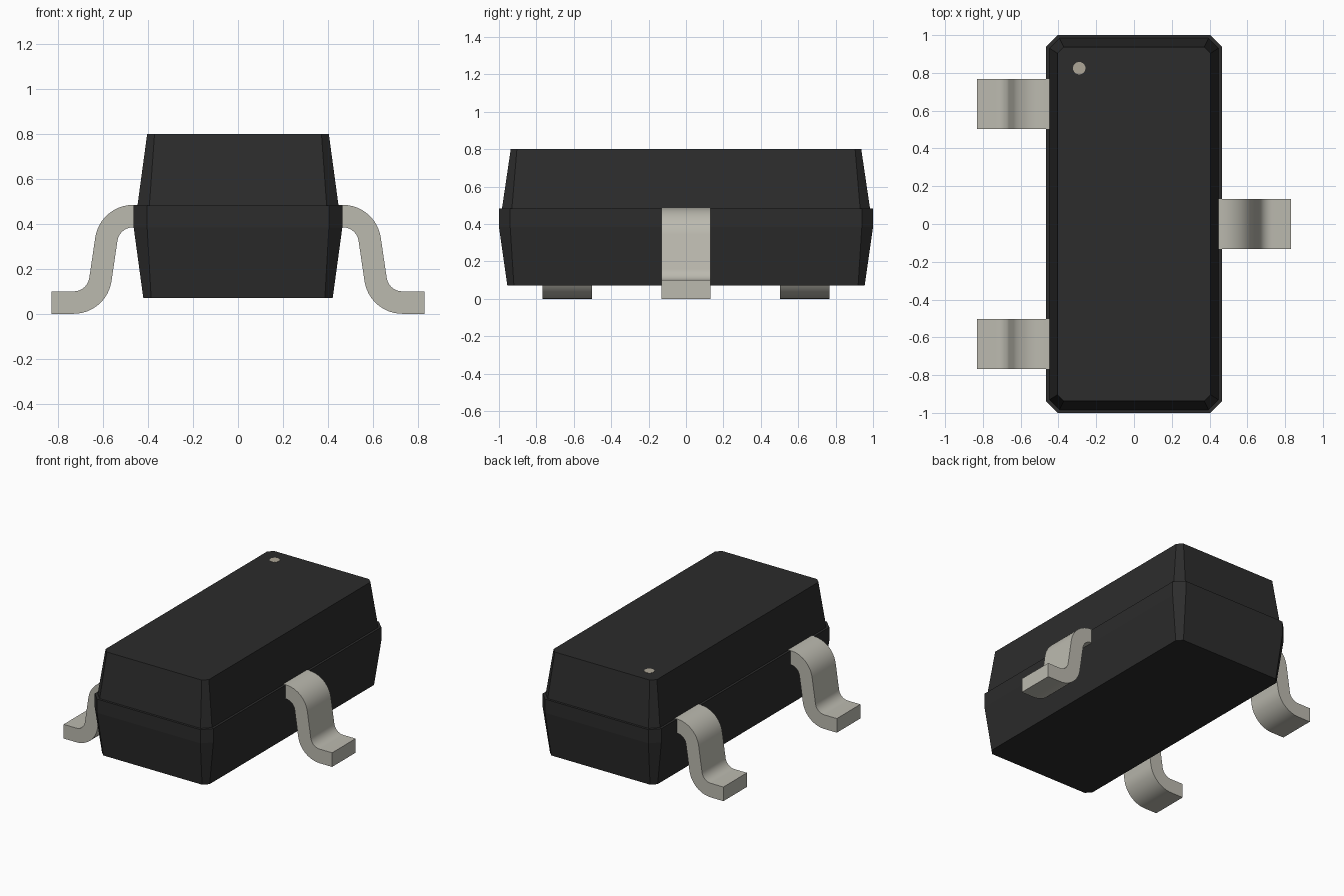
import bpy, bmesh, math

if "Cube" in bpy.data.objects:
    bpy.data.objects.remove(bpy.data.objects["Cube"])


def material(name, rgb):
    m = bpy.data.materials.new(name)
    m.diffuse_color = (*rgb, 1)
    m.use_nodes = True
    m.node_tree.nodes["Principled BSDF"].inputs["Base Color"].default_value = m.diffuse_color
    return m


black = material("moulded_black", (0.025, 0.025, 0.025))
tin = material("tin_plate", (0.50, 0.49, 0.43))
mark = material("mark_beige", (0.42, 0.38, 0.31))


def finish(name, bm, mat):
    bmesh.ops.recalc_face_normals(bm, faces=bm.faces)
    me = bpy.data.meshes.new(name)
    bm.to_mesh(me)
    bm.free()
    me.materials.append(mat)
    ob = bpy.data.objects.new(name, me)
    bpy.context.collection.objects.link(ob)
    return ob


def loft(bm, rings):
    loops = [[bm.verts.new(p) for p in r] for r in rings]
    for a, b in zip(loops, loops[1:]):
        for i in range(len(a)):
            j = (i + 1) % len(a)
            bm.faces.new((a[i], a[j], b[j], b[i]))
    bm.faces.new(loops[0][::-1])
    bm.faces.new(loops[-1])


def octagon(x, y, z, c):
    quarter = [(x, y - c), (x - c, y)]
    half = quarter + [(-px, py) for px, py in quarter[::-1]]
    return [(px, py, z) for px, py in half + [(-px, -py) for px, py in half]]


# Body: tapered chamfered block with a small ledge at the parting line
bm = bmesh.new()
loft(bm, [octagon(0.422, 0.955, 0.07, 0.035),
          octagon(0.465, 1.0, 0.385, 0.06),
          octagon(0.465, 1.0, 0.482, 0.06),
          octagon(0.448, 0.984, 0.482, 0.053),
          octagon(0.405, 0.937, 0.80, 0.033)])
finish("body", bm, black)

# Pin one dot, just proud of the top
bm = bmesh.new()
bmesh.ops.create_cone(bm, cap_ends=True, segments=32, radius1=0.033, radius2=0.033, depth=0.01)
bmesh.ops.translate(bm, verts=bm.verts, vec=(-0.29, 0.825, 0.797))
finish("pin_one_dot", bm, mark)


# Gull-wing lead: S-bend side profile extruded across its width
def arc(cx, cz, r, a0, a1, n=12):
    return [(cx + r * math.cos(math.radians(a0 + (a1 - a0) * i / n)),
             cz + r * math.sin(math.radians(a0 + (a1 - a0) * i / n))) for i in range(n + 1)]


profile = ([(0.44, 0.485)] + arc(0.468, 0.315, 0.17, 90, 9)
           + arc(0.732, 0.17, 0.07, 189, 270) + [(0.83, 0.10), (0.83, 0.0)]
           + arc(0.732, 0.17, 0.17, 270, 189)
           + arc(0.468, 0.315, 0.07, 9, 90) + [(0.44, 0.385)])


def lead(name, y, side):
    bm = bmesh.new()
    loft(bm, [[(side * x, y + w, z) for x, z in profile] for w in (-0.132, 0.132)])
    ob = finish(name, bm, tin)
    bpy.ops.object.select_all(action='DESELECT')
    ob.select_set(True)
    bpy.context.view_layer.objects.active = ob
    bpy.ops.object.shade_smooth_by_angle(angle=math.radians(30))


lead("lead_left_back", 0.635, -1)
lead("lead_left_front", -0.635, -1)
lead("lead_right", 0, 1)
